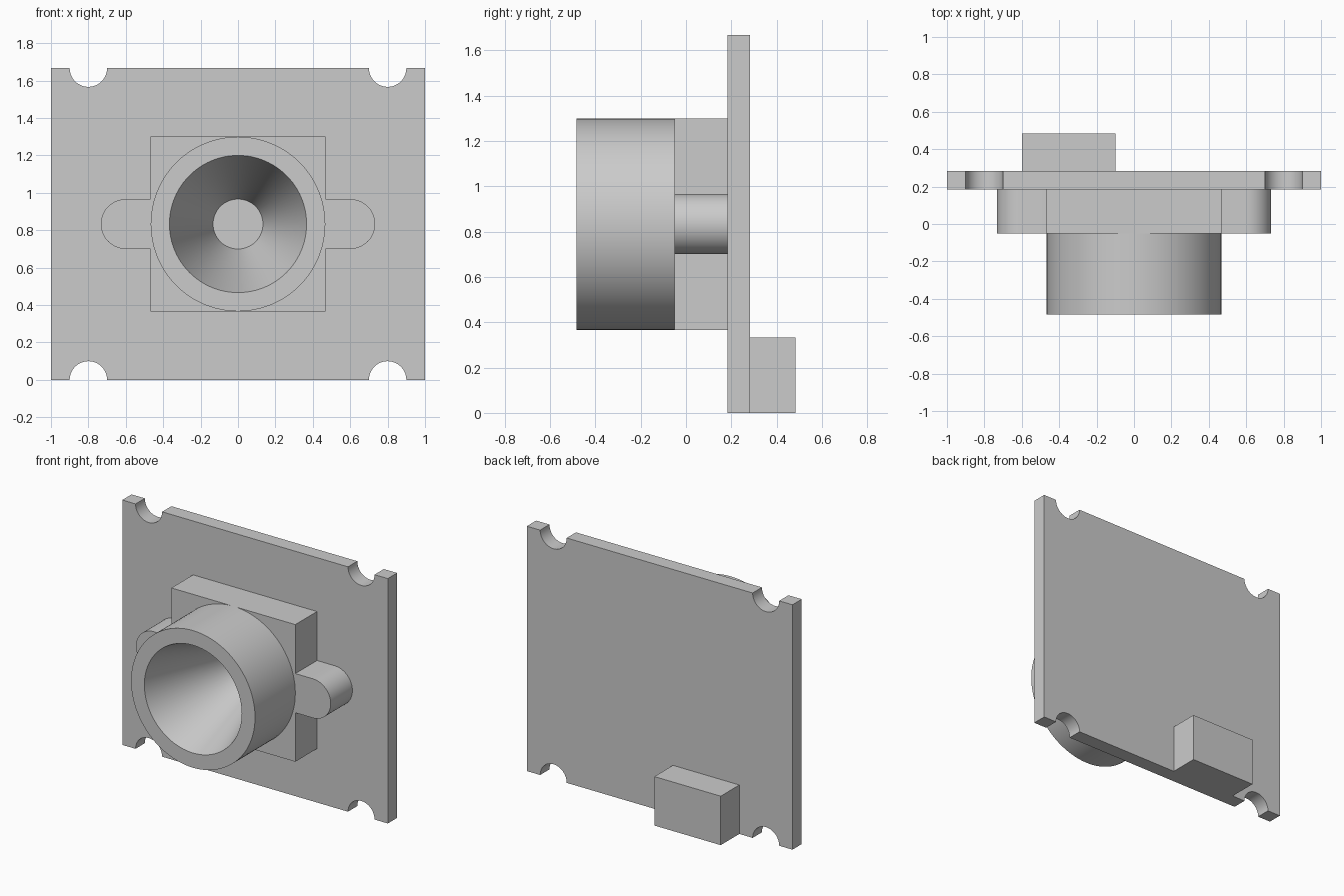
import bpy, bmesh, math
from mathutils import Matrix

if "Cube" in bpy.data.objects:
    bpy.data.objects.remove(bpy.data.objects["Cube"], do_unlink=True)

grey = bpy.data.materials.new("light grey")
grey.use_nodes = True
COLOUR = (0.6, 0.6, 0.6, 1)
grey.diffuse_color = COLOUR
grey.node_tree.nodes["Principled BSDF"].inputs["Base Color"].default_value = COLOUR

HEIGHT = 5 / 3
MID = HEIGHT / 2
FRONT, BLOCK_Y, BOARD_Y, BACK_Y = -0.4833, -0.05, 0.1833, 0.2833
HALF = 0.4667       # half width of the block and radius of the barrel


def arc(cx, cz, r, start, end, steps=24):
    angles = [math.radians(start + (end - start) * i / steps) for i in range(steps + 1)]
    return [(cx + r * math.cos(a), cz + r * math.sin(a)) for a in angles]


def finish(name, bm):
    bmesh.ops.recalc_face_normals(bm, faces=bm.faces)
    mesh = bpy.data.meshes.new(name)
    bm.to_mesh(mesh)
    bm.free()
    mesh.materials.append(grey)
    obj = bpy.data.objects.new(name, mesh)
    bpy.context.collection.objects.link(obj)
    return obj


def extrude(name, outline, y0, y1):
    """Solid from an x-z outline, running from y0 to y1."""
    bm = bmesh.new()
    face = bm.faces.new([bm.verts.new((x, y0, z)) for x, z in outline])
    new = bmesh.ops.extrude_face_region(bm, geom=[face])["geom"]
    moved = [v for v in new if isinstance(v, bmesh.types.BMVert)]
    bmesh.ops.translate(bm, verts=moved, vec=(0, y1 - y0, 0))
    return finish(name, bm)


def cone(name, y0, r0, y1, r1):
    """Solid cone or cylinder along y on the lens axis."""
    bm = bmesh.new()
    place = Matrix.Translation((0, (y0 + y1) / 2, MID)) @ Matrix.Rotation(-math.pi / 2, 4, "X")
    bmesh.ops.create_cone(bm, cap_ends=True, segments=96, radius1=r0, radius2=r1,
                          depth=y1 - y0, matrix=place)
    return finish(name, bm)


# Circuit board with half-round notches in the top and bottom edges
bottom = [(-1, 0)] + arc(-0.8, 0, 0.1, 180, 0) + arc(0.8, 0, 0.1, 180, 0) + [(1, 0)]
top = [(x, HEIGHT - z) for x, z in reversed(bottom)]
board = extrude("board", bottom + top, BOARD_Y, BACK_Y)

# Square lens mount with a rounded ear on each side
right_half = [(HALF, MID - HALF), (HALF, MID - 0.1333)]
right_half += arc(0.6, MID, 0.1333, -90, 90)
right_half += [(HALF, MID + 0.1333), (HALF, MID + HALF)]
left_half = [(-x, z) for x, z in reversed(right_half)]
mount = extrude("lens_mount", right_half + left_half, BLOCK_Y, BOARD_Y)

# Lens barrel
barrel = cone("lens_barrel", FRONT, HALF, BLOCK_Y, HALF)

# Conical opening through barrel and mount, down to the board
R_FRONT, R_BACK, EXTRA = 0.3667, 0.1333, 0.02
slope = (R_FRONT - R_BACK) / (BOARD_Y - FRONT)
cutter = cone("opening_cutter", FRONT - EXTRA, R_FRONT + slope * EXTRA,
              BOARD_Y + EXTRA, R_BACK - slope * EXTRA)
cutter.hide_render = True
for obj in (mount, barrel):
    cut = obj.modifiers.new("opening", "BOOLEAN")
    cut.operation = "DIFFERENCE"
    cut.solver = "EXACT"
    cut.object = cutter
    bpy.context.view_layer.objects.active = obj
    bpy.ops.object.modifier_apply(modifier=cut.name)
bpy.data.objects.remove(cutter, do_unlink=True)

# Connector on the back
connector = extrude("connector", [(-0.6, 0), (-0.1, 0), (-0.1, 1 / 3), (-0.6, 1 / 3)],
                    BACK_Y, 0.4833)

# Smooth the round walls and keep the edges sharp
bpy.ops.object.select_all(action="DESELECT")
for obj in (board, mount, barrel):
    obj.select_set(True)
bpy.context.view_layer.objects.active = board
bpy.ops.object.shade_smooth_by_angle(angle=math.radians(30))
